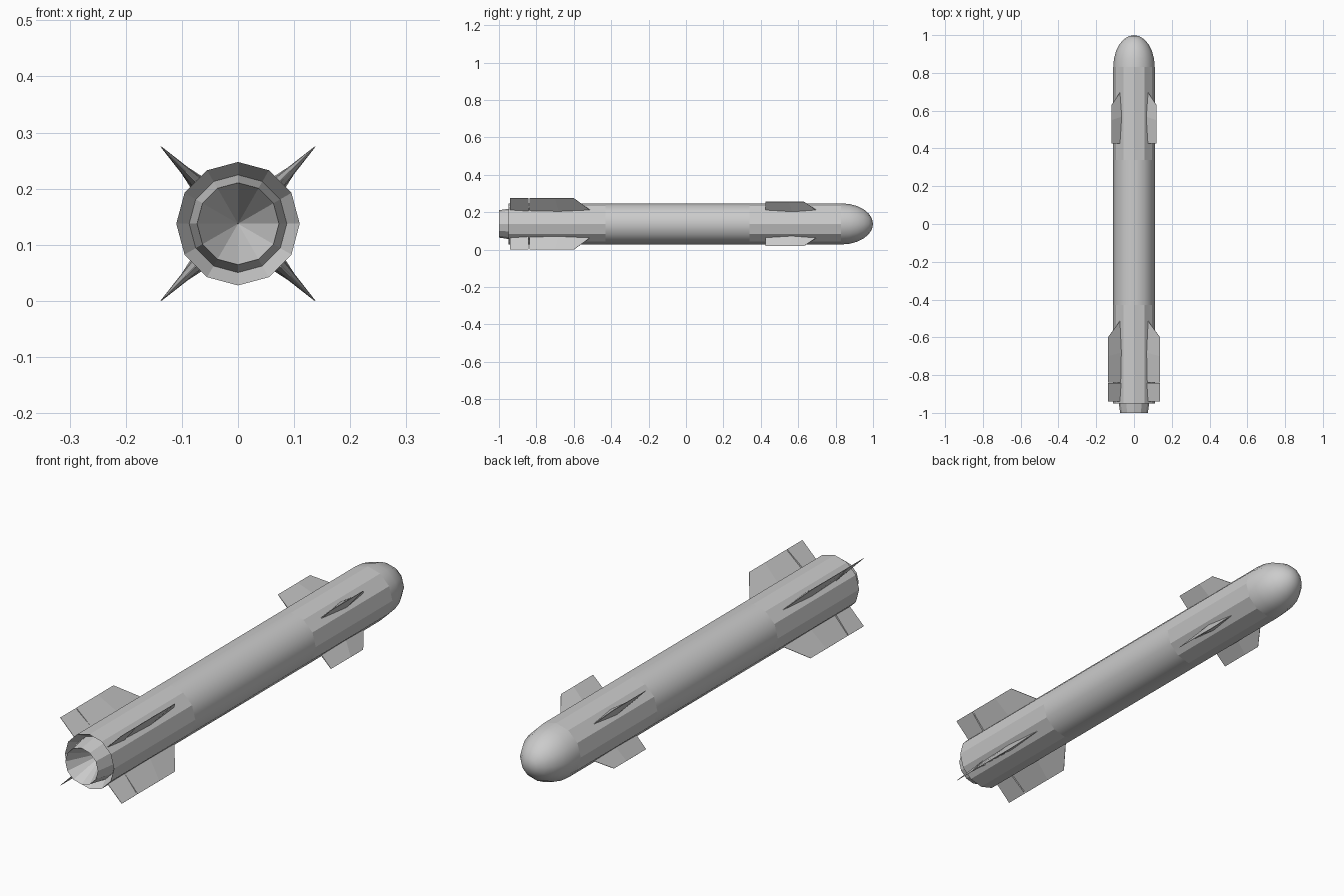
import bpy, bmesh
from math import sin, cos, pi, radians

if "Cube" in bpy.data.objects:
    bpy.data.objects.remove(bpy.data.objects["Cube"])

CZ = 0.1375   # height of the long axis
SIDES = 12


def finish(name, bm):
    bmesh.ops.recalc_face_normals(bm, faces=bm.faces)
    me = bpy.data.meshes.new(name)
    bm.to_mesh(me)
    bm.free()
    ob = bpy.data.objects.new(name, me)
    bpy.context.collection.objects.link(ob)
    return ob


def lathe(name, profile, smooth):
    """Spin (radius, y) points about the long axis; smooth(y) picks soft faces."""
    bm = bmesh.new()
    rings = []
    for r, y in profile:
        n = 1 if r == 0 else SIDES
        rings.append([bm.verts.new((r * cos(2 * pi * i / SIDES), y, CZ + r * sin(2 * pi * i / SIDES)))
                      for i in range(n)])
    for a, b in zip(rings, rings[1:]):
        for i in range(SIDES):
            j = (i + 1) % SIDES
            loop = [a[i % len(a)], a[j % len(a)], b[j % len(b)], b[i % len(b)]]
            f = bm.faces.new(list(dict.fromkeys(loop)))
            f.smooth = smooth(f.calc_center_median().y)
    return finish(name, bm)


def fin(name, angle, r_root, r_tip, stations):
    """Blade tapering to a thin tip; stations are (root y, tip y, root half thickness)."""
    bm = bmesh.new()
    ca, sa = cos(angle), sin(angle)

    def vert(r, t, y):
        return bm.verts.new((r * ca - t * sa, y, CZ + r * sa + t * ca))

    rings = []
    for y_root, y_tip, t in stations:
        tip = 0.0007
        rings.append([vert(r_root, t, y_root), vert(r_tip, tip, y_tip),
                      vert(r_tip, -tip, y_tip), vert(r_root, -t, y_root)])
    for a, b in zip(rings, rings[1:]):
        for i in range(4):
            j = (i + 1) % 4
            bm.faces.new((a[i], a[j], b[j], b[i]))
    bm.faces.new(rings[0])
    bm.faces.new(rings[-1])
    return finish(name, bm)


# Body: nozzle cone, nozzle wall, recessed rear rim, tube and rounded nose
R, NOSE = 0.11, 0.83
profile = [(0, -0.85), (0.073, -1.0), (0.087, -0.91), (R, -0.95),
           (R, -0.43), (R, 0.34), (R, NOSE)]
for k in range(1, 7):
    a = k * pi / 12
    profile.append((0 if k == 6 else R * cos(a), NOSE + 0.17 * sin(a)))
lathe("body", profile, lambda y: y > NOSE or -0.43 < y < 0.34)

# Four fins of each kind, set on the diagonals
for n in range(4):
    ang = radians(45 + 90 * n)
    fin(f"front_fin_{n + 1}", ang, 0.102, 0.168,
        [(0.70, 0.63, 0.001), (0.57, 0.55, 0.015), (0.425, 0.425, 0.002)])
    fin(f"tail_fin_{n + 1}", ang, 0.102, 0.1945,
        [(-0.51, -0.60, 0.001), (-0.68, -0.70, 0.012), (-0.838, -0.838, 0.007)])
    fin(f"tail_flap_{n + 1}", ang, 0.104, 0.1945,
        [(-0.842, -0.842, 0.010), (-0.94, -0.94, 0.001)])
